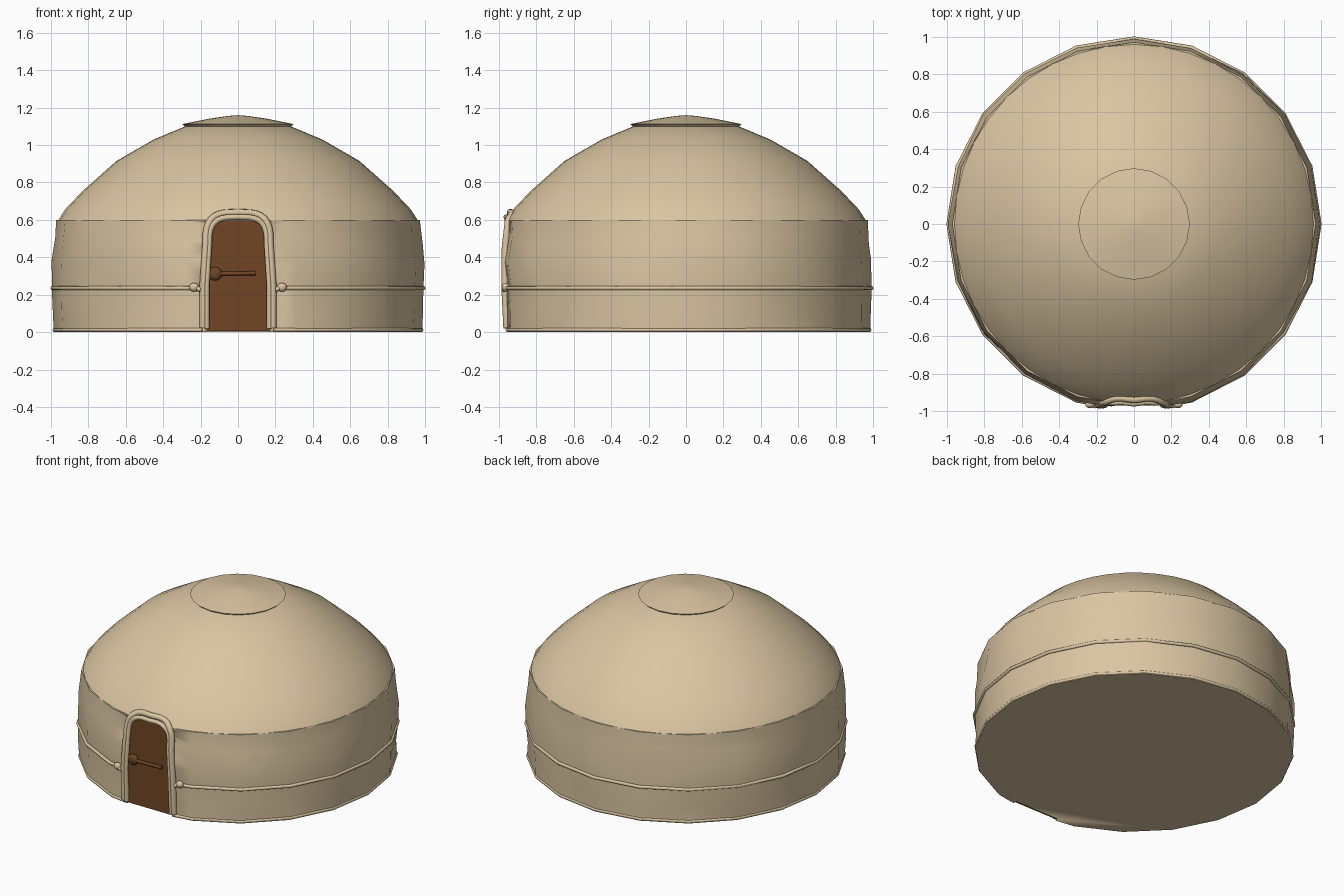
import bpy, bmesh, math, random
from mathutils import Vector

random.seed(4)
if "Cube" in bpy.data.objects:
    bpy.data.objects.remove(bpy.data.objects["Cube"], do_unlink=True)

SIDES = 20
WALL = [(0.985, 0.0), (0.993, 0.12), (0.996, 0.235), (1.0, 0.38), (0.988, 0.49), (0.972, 0.6)]
ROOF = [(0.963, 0.595), (0.925, 0.655), (0.83, 0.755), (0.65, 0.915),
        (0.45, 1.03), (0.27, 1.105)]
CROWN = [(0.285, 1.1), (0.298, 1.112), (0.15, 1.142), (0.05, 1.156)]


def material(name, rgb):
    m = bpy.data.materials.new(name)
    m.use_nodes = True
    m.diffuse_color = (*rgb, 1)
    bsdf = next(n for n in m.node_tree.nodes if n.type == 'BSDF_PRINCIPLED')
    bsdf.inputs["Base Color"].default_value = (*rgb, 1)
    bsdf.inputs["Roughness"].default_value = 0.9
    return m


canvas = material("canvas beige", (0.70, 0.56, 0.36))
wood = material("door brown", (0.16, 0.06, 0.018))


def activate(ob):
    bpy.ops.object.select_all(action='DESELECT')
    ob.select_set(True)
    bpy.context.view_layer.objects.active = ob


def finish(name, bm, mat, angle=40):
    bmesh.ops.recalc_face_normals(bm, faces=bm.faces)
    me = bpy.data.meshes.new(name)
    bm.to_mesh(me)
    bm.free()
    ob = bpy.data.objects.new(name, me)
    bpy.context.collection.objects.link(ob)
    me.materials.append(mat)
    activate(ob)
    bpy.ops.object.shade_smooth_by_angle(angle=math.radians(angle))
    return ob


def lathe(name, profile, sides, mat, wrinkle=0.0, peak=None):
    """Turn a profile about z; close both ends, or rise to a peak."""
    bm = bmesh.new()
    rings = []
    for k, (r, z) in enumerate(profile):
        ring = []
        inner = wrinkle if 0 < k < len(profile) - 1 else 0
        for i in range(sides):
            a = -math.pi / 2 + 2 * math.pi * i / sides
            rr = r - random.random() * inner
            zz = z + random.uniform(-2, 2) * inner
            ring.append(bm.verts.new((rr * math.cos(a), rr * math.sin(a), zz)))
        rings.append(ring)
    for low, high in zip(rings, rings[1:]):
        for i in range(sides):
            j = (i + 1) % sides
            bm.faces.new((low[i], low[j], high[j], high[i]))
    bm.faces.new(rings[0][::-1])
    if peak is None:
        bm.faces.new(rings[-1])
    else:
        tip = bm.verts.new((0, 0, peak))
        for i in range(sides):
            bm.faces.new((rings[-1][i], rings[-1][(i + 1) % sides], tip))
    if wrinkle:
        bmesh.ops.triangulate(bm, faces=[f for f in bm.faces if len(f.verts) == 4])
    return finish(name, bm, mat)


def wall_radius(z):
    pts = WALL + ROOF[1:]
    for (r0, z0), (r1, z1) in zip(pts, pts[1:]):
        if z <= z1:
            return r0 + (r1 - r0) * (z - z0) / (z1 - z0)
    return pts[-1][0]


def arch(half, top, steps=8):
    """Doorway outline as x, z points, from one foot to the other."""
    side = [(half, 0.005), (half, 0.25)]
    for i in range(steps + 1):
        t = math.pi / 2 * i / steps
        side.append((0.92 * half * max(math.cos(t), 0) ** 0.6,
                     0.46 + (top - 0.46) * math.sin(t) ** 0.6))
    side[-1] = (0, top)
    return side + [(-x, z) for x, z in reversed(side[:-1])]


def slab(name, outline, y0, y1, mat):
    bm = bmesh.new()
    face = bm.faces.new([bm.verts.new((x, y0, z)) for x, z in outline])
    ext = bmesh.ops.extrude_face_region(bm, geom=[face])
    moved = [v for v in ext["geom"] if isinstance(v, bmesh.types.BMVert)]
    bmesh.ops.translate(bm, verts=moved, vec=(0, y1 - y0, 0))
    return finish(name, bm, mat)


def tube(name, points, radius, mat, cyclic=False):
    cu = bpy.data.curves.new(name, 'CURVE')
    cu.dimensions = '3D'
    cu.bevel_depth = radius
    cu.bevel_resolution = 2
    cu.use_fill_caps = True
    sp = cu.splines.new('POLY')
    sp.points.add(len(points) - 1)
    for p, co in zip(sp.points, points):
        p.co = (*co, 1)
    sp.use_cyclic_u = cyclic
    ob = bpy.data.objects.new(name, cu)
    bpy.context.collection.objects.link(ob)
    cu.materials.append(mat)
    activate(ob)
    bpy.ops.object.convert(target='MESH')
    bpy.ops.object.shade_smooth_by_angle(angle=math.radians(60))
    return bpy.context.object


def ball(name, at, scale, mat):
    bm = bmesh.new()
    bmesh.ops.create_uvsphere(bm, u_segments=12, v_segments=8, radius=1)
    for v in bm.verts:
        v.co = Vector(a * b for a, b in zip(v.co, scale)) + Vector(at)
    return finish(name, bm, mat, 60)


def front_y(x, z):
    return -(wall_radius(z) - abs(x) * math.tan(math.pi / SIDES))


# Canvas wall with a recessed doorway
wall = lathe("wall", WALL, SIDES, canvas, wrinkle=0.012)
cut_outline = [(x, z if z > 0.01 else -0.05) for x, z in arch(0.17, 0.61)]
cutter = slab("doorway_cutter", cut_outline, -1.2, -0.935, canvas)
cutter.hide_render = True
activate(wall)
cut = wall.modifiers.new("doorway", 'BOOLEAN')
cut.operation = 'DIFFERENCE'
cut.solver = 'EXACT'
cut.object = cutter
bpy.ops.object.modifier_apply(modifier=cut.name)
bpy.data.objects.remove(cutter, do_unlink=True)

# Roof and crown cover
lathe("roof", ROOF, 40, canvas, peak=1.12)
lathe("crown_cover", CROWN, SIDES, canvas, peak=1.16)

# Door and its latch
slab("door", arch(0.168, 0.608), -0.95, -0.93, wood)
tube("latch_bar", [(-0.12, -0.96, 0.312), (0.095, -0.96, 0.315)], 0.011, wood)
ball("latch_knob", (-0.122, -0.957, 0.312), (0.038, 0.018, 0.036), wood)

# Rolled door frame
for name, half, top, r in (("frame_outer", 0.187, 0.64, 0.019),
                           ("frame_inner", 0.168, 0.615, 0.015)):
    tube(name, [(x, front_y(x, z) - 0.002, z + (r if z < 0.01 else 0))
                for x, z in arch(half, top)], r, canvas)


# Ropes around the wall, open at the door
def rope_points(z, gap):
    pts = [(gap, front_y(gap, z), z)]
    r = wall_radius(z) - 0.004
    for i in range(1, SIDES):
        a = -math.pi / 2 + 2 * math.pi * i / SIDES
        pts.append((r * math.cos(a), r * math.sin(a), z))
    return pts + [(-gap, front_y(gap, z), z)]


tube("middle_rope", rope_points(0.235, 0.2), 0.011, canvas)
tube("bottom_hem", rope_points(0.012, 0.19), 0.01, canvas)

# Rope knots beside the door
for name, s in (("left", 1), ("right", -1)):
    x = s * 0.235
    ball(name + "_knot", (x, front_y(x, 0.24) - 0.006, 0.24), (0.026, 0.02, 0.024), canvas)
    tube(name + "_rope_tail", [(s * 0.25, front_y(0.25, 0.24) - 0.004, 0.25),
                               (s * 0.2, front_y(0.2, 0.23) - 0.01, 0.225)], 0.012, canvas)
